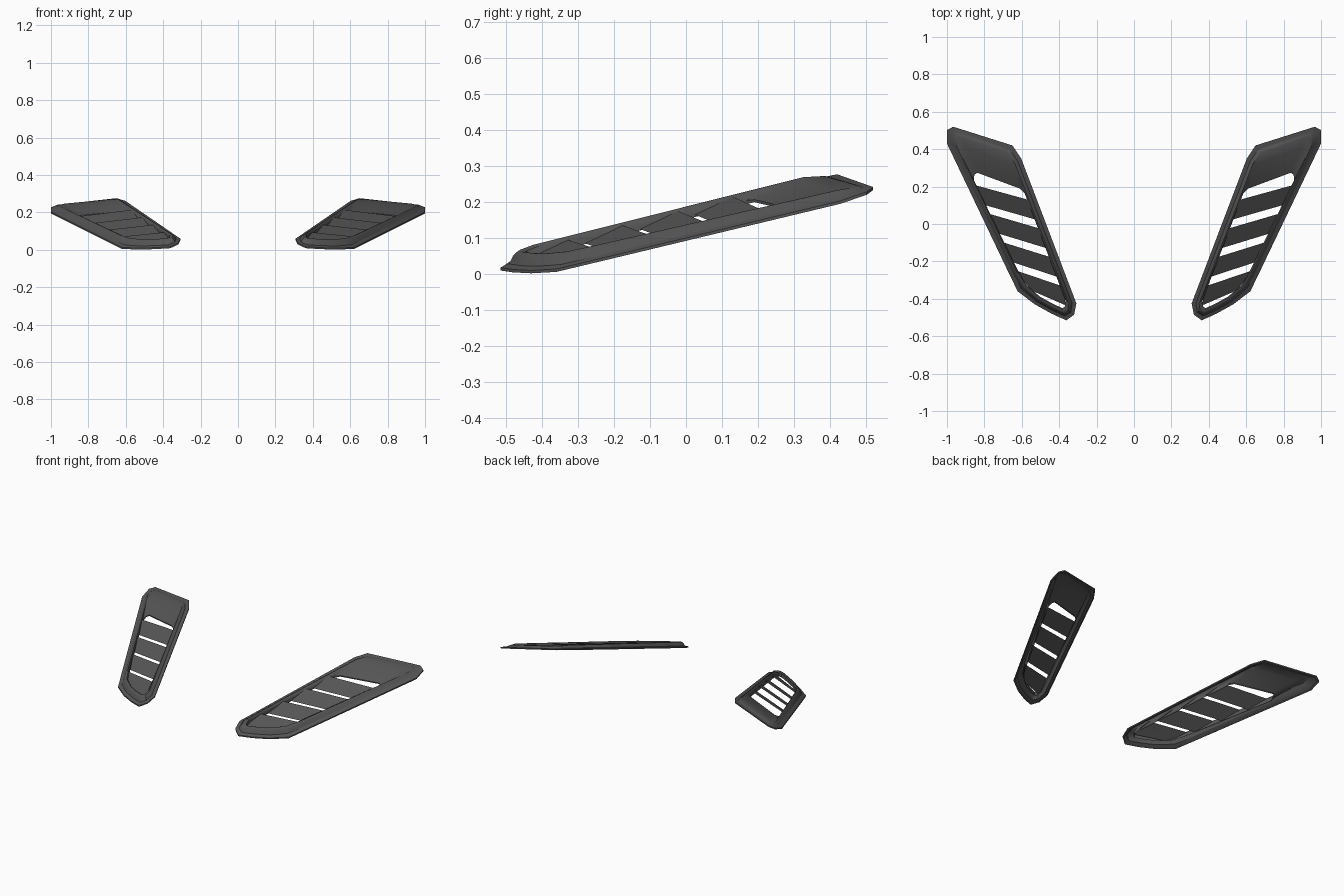
import bpy, bmesh, math

if "Cube" in bpy.data.objects:
    bpy.data.objects.remove(bpy.data.objects["Cube"])

mat = bpy.data.materials.new("dark_plastic")
mat.diffuse_color = (0.09, 0.09, 0.09, 1)
mat.use_nodes = True
mat.node_tree.nodes["Principled BSDF"].inputs["Base Color"].default_value = mat.diffuse_color


def base_z(x, y):
    # tilted plane the vents lie on
    return 0.270 - 0.22 * x + 0.345 * y


def finish(name, bm):
    me = bpy.data.meshes.new(name)
    bmesh.ops.recalc_face_normals(bm, faces=bm.faces)
    if sum(f.normal.z * f.calc_area() for f in bm.faces) < 0:
        bmesh.ops.reverse_faces(bm, faces=bm.faces)
    bm.to_mesh(me)
    bm.free()
    me.materials.append(mat)
    ob = bpy.data.objects.new(name, me)
    bpy.context.collection.objects.link(ob)
    mod = ob.modifiers.new("other_side", 'MIRROR')
    mod.use_mirror_merge = False
    bpy.ops.object.select_all(action='DESELECT')
    ob.select_set(True)
    bpy.context.view_layer.objects.active = ob
    bpy.ops.object.shade_smooth_by_angle(angle=math.radians(30))
    return ob


# Plan profiles of the right vent, clockwise from the rear outer corner
outer = [(.967, .52), (1, .502), (1, .43), (.68, -.24), (.622, -.36), (.53, -.43),
         (.44, -.48), (.362, -.515), (.32, -.485), (.308, -.425), (.603, .35), (.65, .42)]
ridge = [(.93, .47), (.95, .458), (.95, .42), (.632, -.255), (.588, -.335), (.515, -.400),
         (.44, -.443), (.375, -.473), (.353, -.462), (.348, -.425), (.637, .325), (.675, .378)]
opening = [(.838, .274), (.853, .264), (.857, .235), (.614, -.262), (.574, -.328), (.503, -.388),
           (.437, -.425), (.382, -.45), (.37, -.442), (.366, -.41), (.585, .165), (.612, .190)]
REAR = {0, 1, 11}
REAR_SIDE = {2, 10}


def mix(a, b, t):
    return [(p[0] + (q[0] - p[0]) * t, p[1] + (q[1] - p[1]) * t) for p, q in zip(a, b)]


# Rings of the frame: plan, height at the sides, rear side corners, rear
rings = [
    (mix(outer, ridge, .25), -.003, -.003, -.003),  # tucked underside
    (outer, -.004, -.004, -.004),
    (outer, .004, .004, .004),
    (mix(outer, ridge, .55), .008, .009, .008),     # flange
    (mix(outer, ridge, .82), .027, .022, .016),
    (ridge, .033, .026, .019),                      # raised ridge
    (mix(ridge, opening, .3), .034, .025, .020),    # rear panel dips to the opening
    (mix(ridge, opening, .65), .033, .018, .016),
    (opening, .028, .003, .005),
    (opening, .002, -.006, -.002),                  # inner wall
]
bm = bmesh.new()
loops = []
for pts, side, corner, rear in rings:
    loops.append([bm.verts.new((x, y, base_z(x, y) + (
        rear if i in REAR else corner if i in REAR_SIDE else side)))
        for i, (x, y) in enumerate(pts)])
for a, b in zip(loops, loops[1:]):
    for i in range(len(a)):
        j = (i + 1) % len(a)
        bm.faces.new((a[i], a[j], b[j], b[i]))
finish("vent_frame", bm)


def edge_x(line, y):
    # x on an opening side at a given y
    line = sorted(line, key=lambda p: p[1])
    for p, q in zip(line, line[1:]):
        if y <= q[1]:
            break
    return p[0] + (q[0] - p[0]) * (y - p[1]) / (q[1] - p[1])


# Louvre slats: low front edge, high rear edge, skewed across the opening
for k in range(4):
    bm = bmesh.new()
    rear_y = .130 - .153 * k
    rows = []
    for t in (0, .5, 1):
        y = rear_y - .106 * t
        xi = edge_x(opening[8:11], y) - .004
        xo = edge_x(opening[2:7], y + .077) + .004
        h = .024 - .022 * t
        rows.append([bm.verts.new((x, yy, base_z(x, yy) + h))
                     for x, yy in ((xi, y), (xo, y + .077))])
    for a, b in zip(rows, rows[1:]):
        bm.faces.new((a[0], b[0], b[1], a[1]))
    finish("louvre_slat_%d" % (k + 1), bm)
